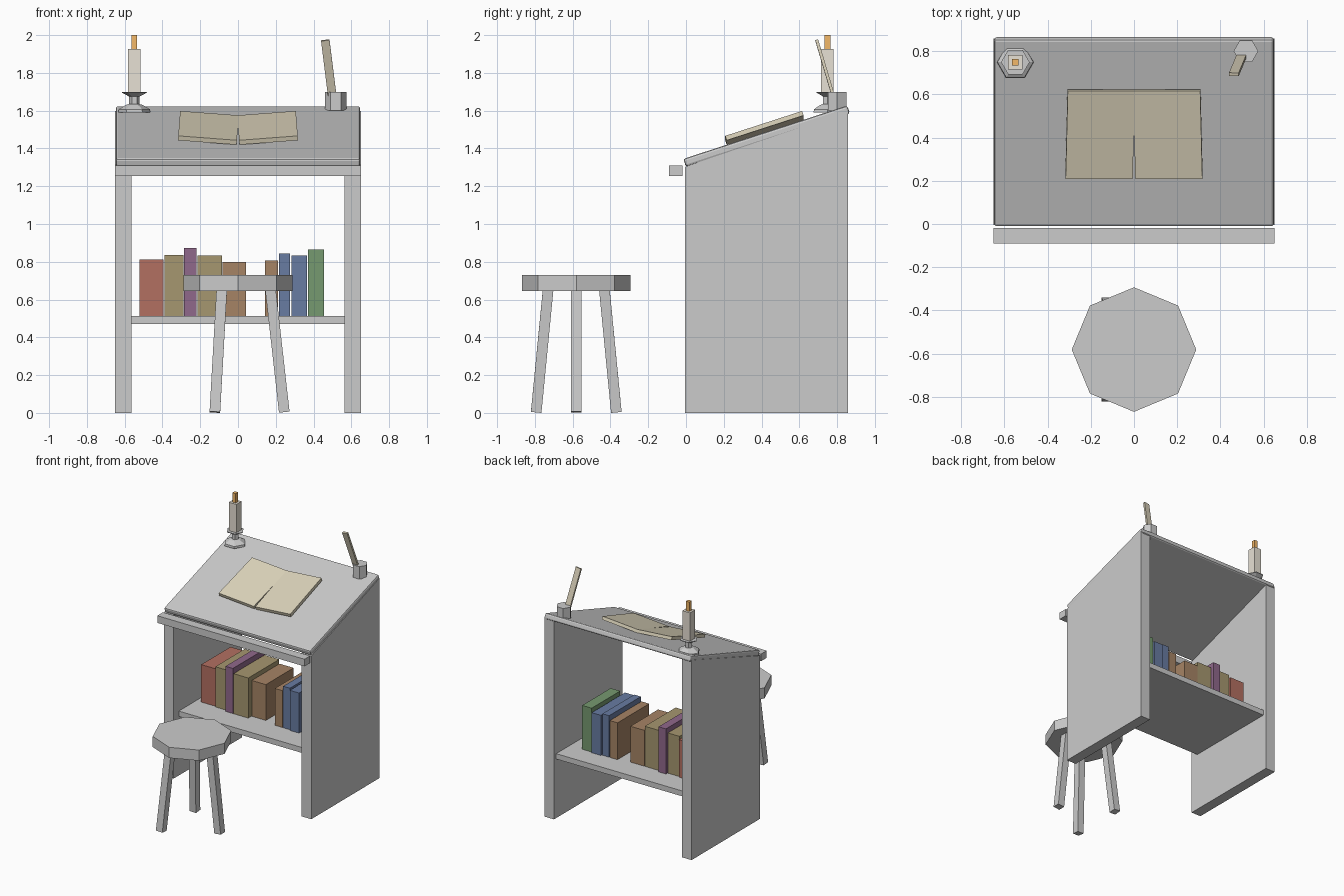
import bpy, bmesh, math
from mathutils import Vector

if "Cube" in bpy.data.objects:
    bpy.data.objects.remove(bpy.data.objects["Cube"])

SLOPE = math.radians(18)


def paint(name, rgb):
    m = bpy.data.materials.new(name)
    m.diffuse_color = (*rgb, 1)
    m.use_nodes = True
    m.node_tree.nodes["Principled BSDF"].inputs["Base Color"].default_value = m.diffuse_color
    return m


def finish(name, bm, loc=(0, 0, 0), mat=None):
    bmesh.ops.recalc_face_normals(bm, faces=bm.faces)
    me = bpy.data.meshes.new(name)
    bm.to_mesh(me)
    bm.free()
    ob = bpy.data.objects.new(name, me)
    ob.location = loc
    if mat:
        me.materials.append(mat)
    bpy.context.collection.objects.link(ob)
    return ob


def box(name, center, size, rot=(0, 0, 0), mat=None):
    bm = bmesh.new()
    bmesh.ops.create_cube(bm, size=1)
    bmesh.ops.scale(bm, vec=size, verts=bm.verts)
    ob = finish(name, bm, center, mat)
    ob.rotation_euler = rot
    return ob


def span(name, x, y, z, mat=None):
    """Box given by its ranges on the three axes."""
    return box(name, [(a + b) / 2 for a, b in (x, y, z)], [b - a for a, b in (x, y, z)], mat=mat)


def stick(name, a, b, wx, wy, mat=None):
    """Straight bar from a to b, tilted without twist."""
    a, b = Vector(a), Vector(b)
    rot = Vector((0, 0, 1)).rotation_difference(b - a).to_euler()
    return box(name, (a + b) / 2, (wx, wy, (b - a).length), rot, mat)


def turned(name, xy, sides, rings, mat=None):
    """Low-poly turned shape from (radius, z) rings, first corner on +x."""
    bm = bmesh.new()
    loops = [[bm.verts.new((r * math.cos(math.tau * i / sides), r * math.sin(math.tau * i / sides), z))
              for i in range(sides)] for r, z in rings]
    for lo, hi in zip(loops, loops[1:]):
        for i in range(sides):
            j = (i + 1) % sides
            bm.faces.new((lo[i], lo[j], hi[j], hi[i]))
    bm.faces.new(loops[0])
    bm.faces.new(loops[-1])
    return finish(name, bm, (*xy, 0), mat)


red = paint("red_cover", (0.45, 0.16, 0.12))
olive = paint("olive_cover", (0.38, 0.31, 0.16))
purple = paint("purple_cover", (0.28, 0.14, 0.26))
brown = paint("brown_cover", (0.38, 0.23, 0.13))
blue = paint("blue_cover", (0.14, 0.20, 0.36))
green = paint("green_cover", (0.18, 0.32, 0.16))
paper = paint("paper", (0.72, 0.66, 0.50))
feather = paint("feather", (0.68, 0.62, 0.48))
wax = paint("wax", (0.80, 0.75, 0.66))
fire = paint("fire", (0.90, 0.48, 0.14))

# Desk side panels: sloped profile extruded in x
for side, x0 in (("left", -0.65), ("right", 0.565)):
    bm = bmesh.new()
    profile = [(-0.004, 0), (0.858, 0), (0.858, 1.597), (-0.004, 1.303)]
    face = bm.faces.new([bm.verts.new((x0, y, z)) for y, z in profile])
    ext = bmesh.ops.extrude_face_region(bm, geom=[face])
    bmesh.ops.translate(bm, vec=(0.085, 0, 0),
                        verts=[v for v in ext["geom"] if isinstance(v, bmesh.types.BMVert)])
    finish(side + "_panel", bm)

# Sloped writing board, stop ledge and shelf
board = box("writing_board", (0, 0.427, 1.4645), (1.294, 0.913, 0.045), (SLOPE, 0, 0))
bev = board.modifiers.new("edge", "BEVEL")
bev.width, bev.segments = 0.012, 2
span("front_ledge", (-0.65, 0.65), (-0.09, -0.018), (1.253, 1.31))
span("shelf", (-0.565, 0.565), (0.06, 0.83), (0.471, 0.514))

# Row of books: x range, y range, top, colour
books = [
    (-0.521, -0.394, 0.28, 0.65, 0.813, red),
    (-0.390, -0.288, 0.27, 0.64, 0.835, olive),
    (-0.285, -0.220, 0.25, 0.66, 0.874, purple),
    (-0.214, -0.084, 0.25, 0.64, 0.834, olive),
    (-0.081, 0.043, 0.29, 0.64, 0.800, brown),
    (0.143, 0.211, 0.26, 0.66, 0.808, brown),
    (0.217, 0.276, 0.26, 0.66, 0.845, blue),
    (0.283, 0.364, 0.25, 0.67, 0.834, blue),
    (0.371, 0.455, 0.30, 0.66, 0.864, green),
]
for i, (xa, xb, ya, yb, top, mat) in enumerate(books):
    span(f"shelf_book_{i + 1}", (xa, xb), (ya, yb), (0.514, top), mat)

# Open book: two page blocks rising outward
for side, s in (("left", -1), ("right", 1)):
    box(side + "_page", (s * 0.157, 0.415, 1.509), (0.311, 0.428, 0.025),
        (SLOPE, -s * 0.075, 0), paper)

# Candlestick, candle and flame
C = (-0.549, 0.749)
turned("candlestick", C, 6, [(0.085, 1.59), (0.083, 1.607), (0.045, 1.63), (0.027, 1.635),
                             (0.027, 1.675), (0.066, 1.695), (0.066, 1.70)])
span("candle", (C[0] - 0.033, C[0] + 0.033), (C[1] - 0.033, C[1] + 0.033), (1.695, 1.926), wax)
span("flame", (C[0] - 0.015, C[0] + 0.015), (C[1] - 0.015, C[1] + 0.015), (1.92, 2.0), fire)

# Inkwell and quill
turned("inkwell", (0.518, 0.80), 6, [(0.057, 1.60), (0.057, 1.70)])
stick("quill", (0.50, 0.782, 1.67), (0.462, 0.692, 1.973), 0.045, 0.016, feather)

# Stool: octagonal seat on three splayed legs
S = (0, -0.581)
turned("stool_seat", S, 8, [(0.288, 0.646), (0.288, 0.731)])
for k in range(3):
    c, s = math.cos(math.tau * k / 3), math.sin(math.tau * k / 3)
    stick(f"stool_leg_{k + 1}", (0.245 * c, S[1] + 0.245 * s, 0.004),
          (0.17 * c, S[1] + 0.17 * s, 0.67), 0.056, 0.056)
